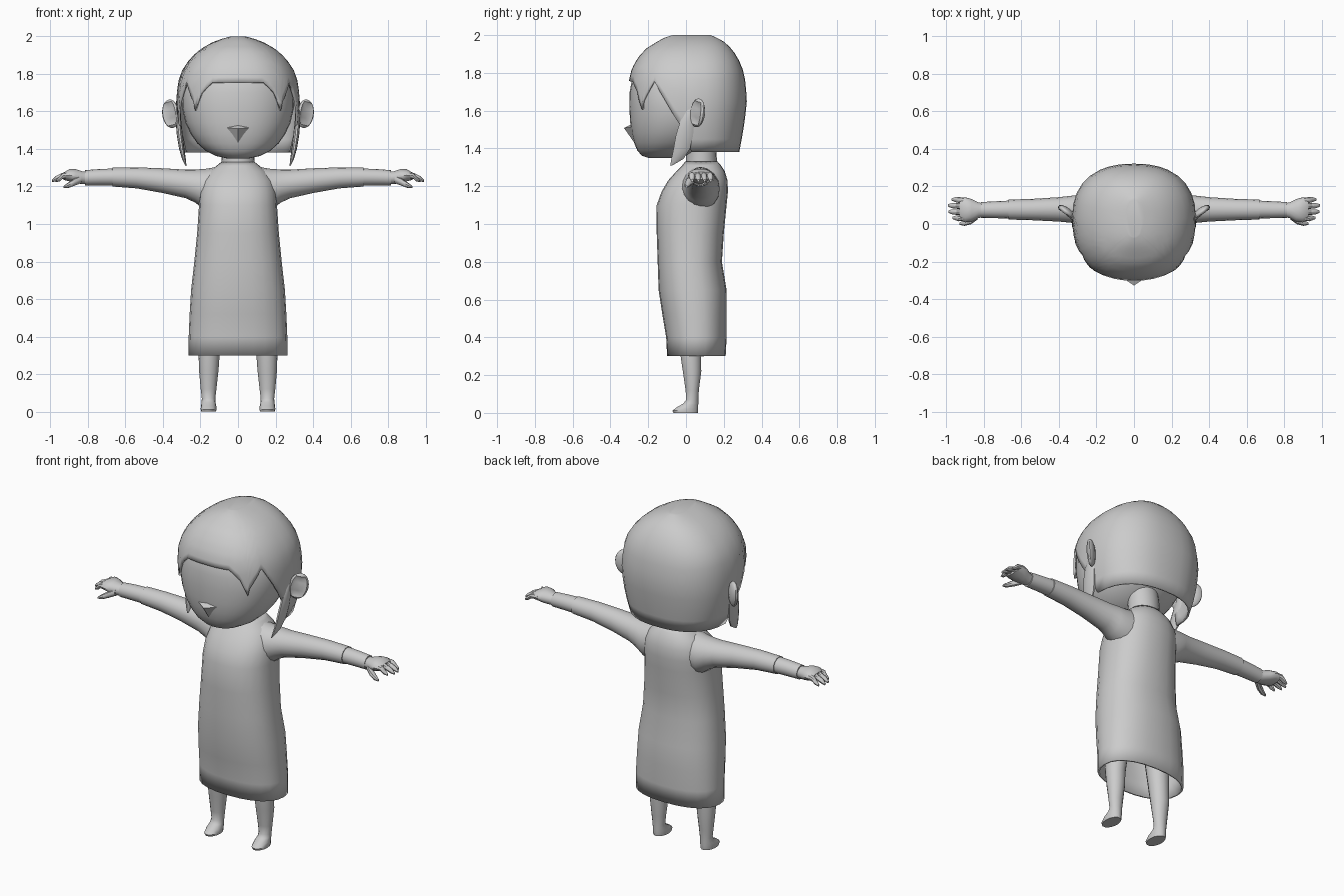
import bpy, bmesh, math
from mathutils import Vector, Matrix

grey = bpy.data.materials.new("plain grey")
grey.diffuse_color = (0.6, 0.6, 0.6, 1)


def finish(name, bm, mirror=False, thick=0, angle=40):
    bmesh.ops.recalc_face_normals(bm, faces=bm.faces)
    me = bpy.data.meshes.new(name)
    bm.to_mesh(me)
    bm.free()
    me.materials.append(grey)
    ob = bpy.data.objects.new(name, me)
    bpy.context.collection.objects.link(ob)
    if mirror:
        ob.modifiers.new("Mirror", 'MIRROR').use_mirror_merge = False
    if thick:
        m = ob.modifiers.new("Shell", 'SOLIDIFY')
        m.thickness, m.offset = thick, -1
    bpy.ops.object.select_all(action='DESELECT')
    ob.select_set(True)
    bpy.context.view_layer.objects.active = ob
    bpy.ops.object.shade_smooth_by_angle(angle=math.radians(angle))
    return ob


def skin(bm, loops, start=True, end=True):
    """Bridge closed loops of points, optionally capping the ends."""
    rows = [[bm.verts.new(p) for p in loop] for loop in loops]
    n = len(rows[0])
    for a, b in zip(rows, rows[1:]):
        for i in range(n):
            bm.faces.new((a[i], a[(i + 1) % n], b[(i + 1) % n], b[i]))
    if start:
        bm.faces.new(rows[0])
    if end:
        bm.faces.new(rows[-1])


def power(v, p):
    return math.copysign(abs(v) ** (2 / p), v)


def loft(name, rings, axis='z', n=20, p=2, start=True, end=True, **kw):
    """Rings are (position on axis, centre a, centre b, radius a, radius b)."""
    loops = []
    for s, ca, cb, ra, rb in rings:
        pts = []
        for i in range(n):
            t = 2 * math.pi * i / n
            a, b = ca + ra * power(math.cos(t), p), cb + rb * power(math.sin(t), p)
            pts.append((a, b, s) if axis == 'z' else (s, a, b))
        loops.append(pts)
    bm = bmesh.new()
    skin(bm, loops, start, end)
    return finish(name, bm, **kw)


def lerp_table(table, v):
    for lo, hi in zip(table, table[1:]):
        if v <= hi[0]:
            f = max(0, (v - lo[0]) / (hi[0] - lo[0]))
            return [a + (b - a) * f for a, b in zip(lo[1:], hi[1:])]
    return table[-1][1:]


# Dress: height, front y, back y, half width
dress = [(.30, -.10, .21, .265), (.40, -.105, .215, .263), (.52, -.125, .215, .258),
         (.65, -.145, .215, .250), (.80, -.150, .19, .233), (.95, -.155, .20, .218),
         (1.10, -.155, .215, .208), (1.17, -.13, .222, .205), (1.23, -.095, .22, .19),
         (1.28, -.05, .205, .155), (1.31, -.02, .185, .115), (1.33, -.005, .168, .09)]
loft("dress", [(z, 0, (f + b) / 2, w, (b - f) / 2) for z, f, b, w in dress],
     n=24, p=2.3, start=False, end=False, thick=.012)
loft("neck", [(1.26, 0, .08, .09, .085), (1.33, 0, .082, .088, .082),
              (1.40, 0, .08, .09, .08), (1.46, 0, .07, .09, .08)])

# Sleeves, cuffs and hands
loft("sleeve", [(.08, .07, 1.19, .11, .12), (.18, .078, 1.185, .10, .108),
                (.23, .08, 1.203, .088, .088), (.28, .079, 1.214, .078, .076),
                (.40, .078, 1.231, .065, .066), (.54, .077, 1.246, .057, .056),
                (.67, .077, 1.25, .053, .05)], 'x', n=16, mirror=True)
loft("cuff", [(.66, .077, 1.25, .048, .046), (.74, .076, 1.249, .045, .044),
              (.815, .075, 1.246, .042, .041)], 'x', n=16, mirror=True)
loft("palm", [(.80, .075, 1.245, .036, .033), (.83, .073, 1.247, .042, .035),
              (.865, .073, 1.255, .060, .038), (.90, .076, 1.26, .067, .033),
              (.93, .08, 1.255, .060, .020)], 'x', n=14, mirror=True)
for i, (y, tip) in enumerate([(.030, .968), (.063, .99), (.096, .992), (.128, .972)]):
    loft(f"finger_{i + 1}", [(.89, y * .9 + .008, 1.262, .016, .017),
                             (.935, y, 1.257, .0155, .016),
                             (tip - .02, y + .002, 1.242, .0135, .014),
                             (tip, y + .003, 1.23, .006, .007)], 'x', n=8, mirror=True)
loft("thumb", [(.835, .045, 1.24, .022, .022), (.87, .018, 1.225, .020, .020),
               (.905, .006, 1.207, .016, .015), (.93, .002, 1.197, .006, .006)],
     'x', n=8, mirror=True)

# Legs with feet
loft("leg", [(0, .157, -.002, .040, .066), (.012, .157, -.004, .042, .070),
             (.03, .157, .008, .041, .058), (.05, .157, .026, .037, .040),
             (.07, .157, .033, .036, .033), (.12, .157, .033, .042, .036),
             (.22, .156, .032, .052, .050), (.30, .154, .026, .056, .056),
             (.50, .14, .025, .07, .07)], n=14, mirror=True)

# Face: height, front y, back y, half width
face = [(1.35, -.20, -.06, .06), (1.362, -.235, 0, .115), (1.39, -.258, .06, .172),
        (1.43, -.275, .12, .217), (1.48, -.288, .17, .252), (1.54, -.296, .21, .280),
        (1.62, -.300, .24, .298), (1.70, -.298, .25, .298), (1.78, -.283, .24, .275),
        (1.86, -.235, .2, .22), (1.92, -.16, .14, .14)]
loft("face", [(z, 0, (f + b) / 2, w, (b - f) / 2) for z, f, b, w in face], n=32, p=2.2)

# Nose: a small pointed wedge
bm = bmesh.new()
tip = bm.verts.new((0, -.328, 1.508))
base = [bm.verts.new(p) for p in [(-.075, -.278, 1.515), (0, -.285, 1.53),
                                  (.075, -.278, 1.515), (0, -.27, 1.425)]]
for i in range(4):
    bm.faces.new((base[i], base[(i + 1) % 4], tip))
finish("nose", bm, angle=30)

# Hair cap: height, front y, back y, half width; hairline: degrees from front, height
hair = [(1.38, -.26, .282, .285), (1.45, -.285, .295, .305), (1.55, -.30, .312, .325),
        (1.65, -.308, .322, .33), (1.75, -.304, .316, .322), (1.82, -.288, .30, .298),
        (1.88, -.255, .275, .258), (1.93, -.21, .24, .205), (1.97, -.145, .195, .135),
        (1.99, -.105, .155, .08), (2.0, -.07, .13, .04)]
hairline = [(0, 1.757), (22, 1.755), (33, 1.70), (41, 1.605), (43, 1.65), (57, 1.758),
            (70, 1.645), (84, 1.50), (90, 1.38), (180, 1.38)]
half = [0, 8, 16, 22, 28, 33, 37, 41, 43, 47, 52, 57, 63, 70, 77, 84, 90,
        102, 114, 126, 138, 150, 160, 170]
angles = half + [180] + [360 - a for a in reversed(half[1:])]
loops = []
for k in range(15):
    loop = []
    for a in angles:
        low = lerp_table(hairline, min(a, 360 - a))[0]
        z = low + (2 - low) * math.sin(math.pi / 2 * k / 14)
        f, b, w = lerp_table(hair, z)
        s, c = math.sin(math.radians(a)), math.cos(math.radians(a))
        mid = .03
        depth = mid - f if c > 0 else b - mid
        loop.append((w * power(s, 2.35), mid - depth * power(c, 2.35), z))
    loops.append(loop)
bm = bmesh.new()
skin(bm, loops, start=False)
finish("hair_cap", bm, thick=.012)

# Side locks hanging in front of the ears
loft("side_lock", [(1.31, .278, -.078, .003, .006), (1.345, .288, -.045, .010, .034),
                   (1.40, .300, -.022, .014, .046), (1.47, .310, -.008, .016, .048),
                   (1.54, .317, .006, .015, .040), (1.60, .318, .022, .012, .024),
                   (1.64, .312, .03, .005, .008)], n=10, mirror=True)

# Ears: flattened, swept back, with a hollow facing forward
bm = bmesh.new()
bmesh.ops.create_uvsphere(bm, u_segments=14, v_segments=10, radius=1)
for v in bm.verts:
    if v.co.y < -.3 and abs(v.co.x) < .6 and abs(v.co.z) < .7:
        v.co.y += .55
place = (Matrix.Translation((.358, .062, 1.588)) @ Matrix.Rotation(math.radians(38), 4, 'Z')
         @ Matrix.Rotation(math.radians(12), 4, 'Y') @ Matrix.Diagonal((.056, .024, .077, 1)))
bmesh.ops.transform(bm, matrix=place, verts=bm.verts)
finish("ear", bm, mirror=True)
